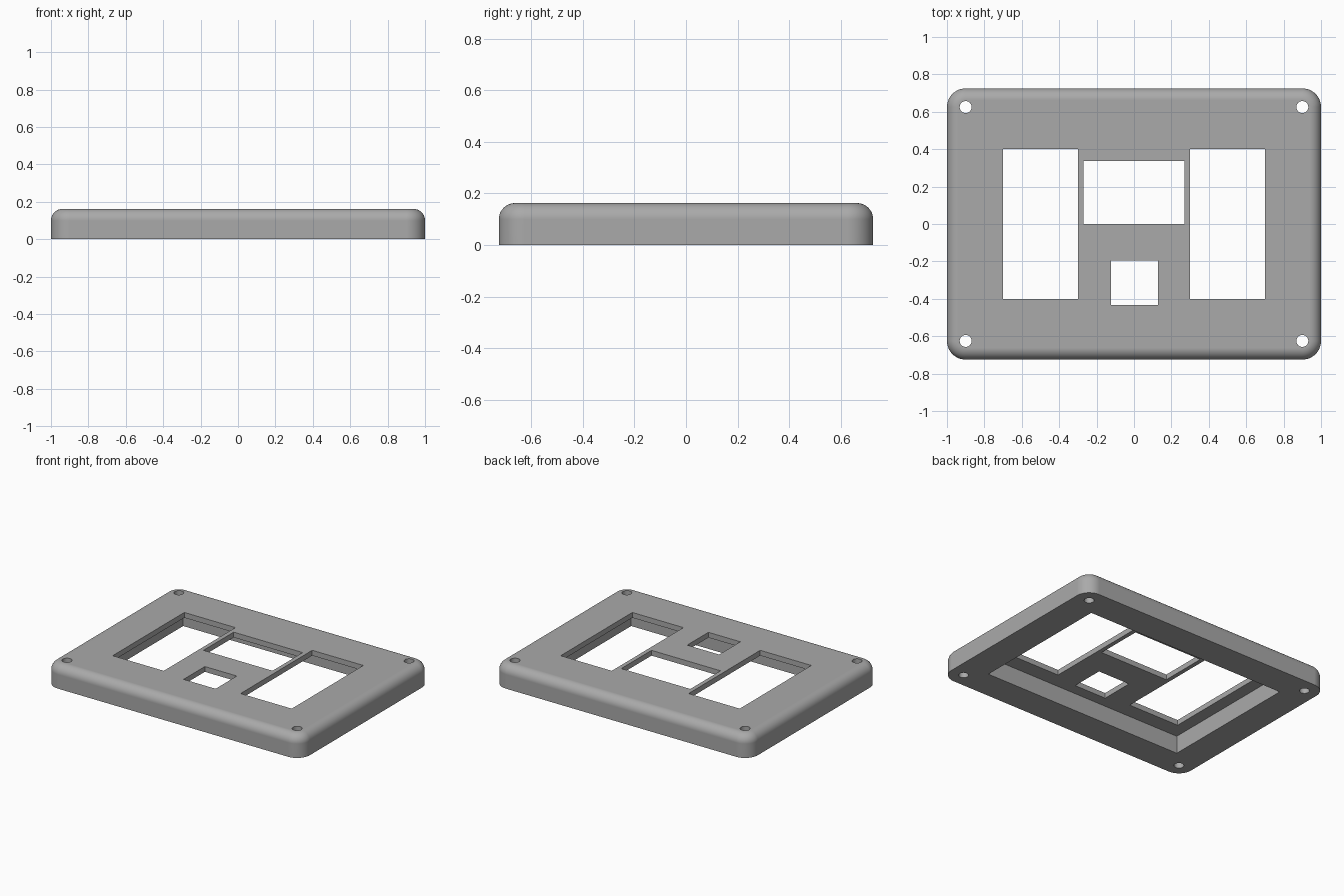
import bpy
import bmesh
from math import sin, cos, pi

cube = bpy.data.objects.get("Cube")
if cube:
    bpy.data.objects.remove(cube, do_unlink=True)

HALF_X, HALF_Y, HEIGHT = 1.0, 0.725, 0.1625
CORNER, FILLET = 0.1, 0.0625
POCKET_X, POCKET_Y, POCKET_DEPTH = 0.7875, 0.5125, 0.125

grey = bpy.data.materials.new("plain grey")
grey.use_nodes = True
colour = (0.4, 0.4, 0.4, 1)
grey.diffuse_color = colour
grey.node_tree.nodes["Principled BSDF"].inputs["Base Color"].default_value = colour


def make_object(name, bm):
    bmesh.ops.recalc_face_normals(bm, faces=bm.faces)
    mesh = bpy.data.meshes.new(name)
    bm.to_mesh(mesh)
    bm.free()
    mesh.materials.append(grey)
    obj = bpy.data.objects.new(name, mesh)
    bpy.context.collection.objects.link(obj)
    return obj


def rounded_ring(bm, inset, z, steps=12):
    """Rounded rectangle loop, pulled in by inset."""
    r = CORNER - inset
    ring = []
    for quarter, (sx, sy) in enumerate([(1, 1), (-1, 1), (-1, -1), (1, -1)]):
        for i in range(steps + 1):
            a = (quarter + i / steps) * pi / 2
            ring.append(bm.verts.new((sx * (HALF_X - CORNER) + r * cos(a),
                                      sy * (HALF_Y - CORNER) + r * sin(a), z)))
    return ring


def box(name, x0, x1, y0, y1, z0, z1):
    bm = bmesh.new()
    bmesh.ops.create_cube(bm, size=1)
    for v in bm.verts:
        v.co = (x1 if v.co.x > 0 else x0,
                y1 if v.co.y > 0 else y0,
                z1 if v.co.z > 0 else z0)
    return make_object(name, bm)


def cut(target, cutter):
    mod = target.modifiers.new("cut", "BOOLEAN")
    mod.operation = "DIFFERENCE"
    mod.solver = "EXACT"
    mod.object = cutter
    bpy.context.view_layer.objects.active = target
    bpy.ops.object.modifier_apply(modifier=mod.name)
    bpy.data.objects.remove(cutter, do_unlink=True)


# Cover body: upright sides running into a rounded top rim
bm = bmesh.new()
rings = [rounded_ring(bm, 0, 0)]
SEGMENTS = 10
for i in range(SEGMENTS + 1):
    a = i / SEGMENTS * pi / 2
    rings.append(rounded_ring(bm, FILLET * (1 - cos(a)),
                              HEIGHT - FILLET + FILLET * sin(a)))
for low, high in zip(rings, rings[1:]):
    for i in range(len(low)):
        j = (i + 1) % len(low)
        bm.faces.new((low[i], low[j], high[j], high[i]))
bm.faces.new(rings[0][::-1])
bm.faces.new(rings[-1])
cover = make_object("cover_plate", bm)

# Hollow underside
cut(cover, box("pocket_cutter", -POCKET_X, POCKET_X, -POCKET_Y, POCKET_Y,
               -0.1, POCKET_DEPTH))

# Windows: two tall side openings, a wide centre one and a small lower one
windows = [(-0.7, -0.3, -0.4, 0.4), (0.3, 0.7, -0.4, 0.4),
           (-0.27, 0.27, 0, 0.337), (-0.122, 0.128, -0.433, -0.196)]
for x0, x1, y0, y1 in windows:
    cut(cover, box("window_cutter", x0, x1, y0, y1, 0.06, 0.3))

# Screw holes in the corners
for sx in (-1, 1):
    for sy in (-1, 1):
        bm = bmesh.new()
        bmesh.ops.create_cone(bm, cap_ends=True, segments=32, radius1=0.032,
                              radius2=0.032, depth=0.6)
        bmesh.ops.translate(bm, verts=bm.verts, vec=(sx * 0.9, sy * 0.625, 0.1))
        cut(cover, make_object("screw_hole_cutter", bm))

# Smooth rim with crisp window and pocket edges
bpy.ops.object.select_all(action="DESELECT")
cover.select_set(True)
bpy.context.view_layer.objects.active = cover
bpy.ops.object.shade_smooth_by_angle(angle=pi / 6)
normals = cover.modifiers.new("flat top normals", "WEIGHTED_NORMAL")
normals.keep_sharp = True
